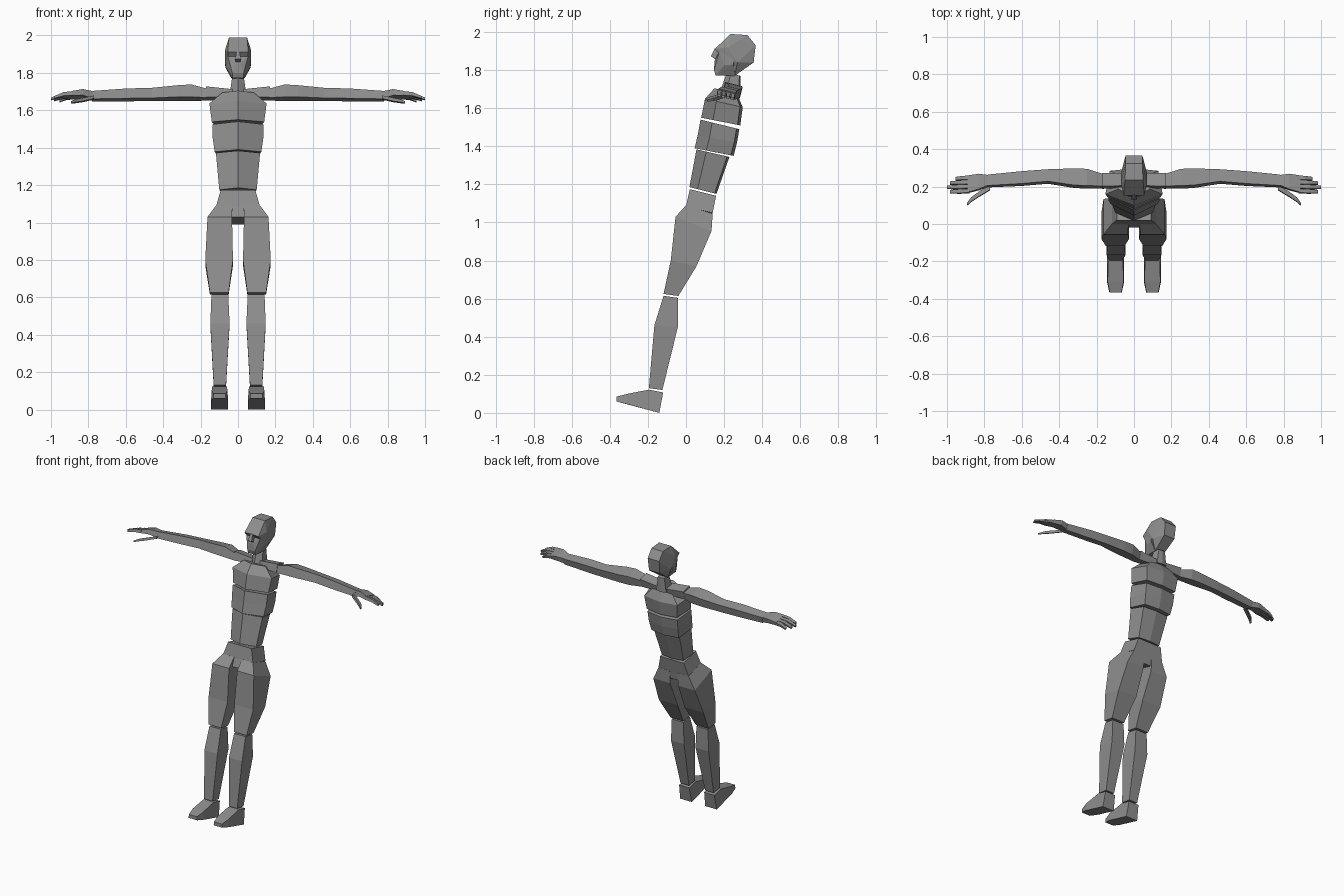
import bpy
import bmesh
import math
from mathutils import Vector

cube = bpy.data.objects.get("Cube")
if cube:
    bpy.data.objects.remove(cube)

grey = bpy.data.materials.new("plain_grey")
grey.use_nodes = True
COLOUR = (0.27, 0.27, 0.27, 1)
grey.diffuse_color = COLOUR
grey.node_tree.nodes["Principled BSDF"].inputs["Base Color"].default_value = COLOUR

LEAN = math.radians(14)  # the whole figure leans back
SIDES = (("left", 1), ("right", -1))


def finish(name, bm):
    bmesh.ops.recalc_face_normals(bm, faces=bm.faces)
    mesh = bpy.data.meshes.new(name)
    bm.to_mesh(mesh)
    bm.free()
    mesh.materials.append(grey)
    obj = bpy.data.objects.new(name, mesh)
    bpy.context.collection.objects.link(obj)
    return obj


def loft(name, rings, sign=1):
    """Skin a run of rings and cap both ends."""
    bm = bmesh.new()
    loops = [[bm.verts.new((sign * x, y, z)) for x, y, z in r] for r in rings]
    n = len(loops[0])
    for a, b in zip(loops, loops[1:]):
        for i in range(n):
            j = (i + 1) % n
            bm.faces.new((a[i], a[j], b[j], b[i]))
    bm.faces.new(loops[0])
    bm.faces.new(loops[-1][::-1])
    return finish(name, bm)


def hull(name, points, sign=1, mirror=False):
    """Convex block around a few corner points."""
    bm = bmesh.new()
    for x, y, z in points:
        bm.verts.new((sign * x, y, z))
        if mirror and x:
            bm.verts.new((-x, y, z))
    res = bmesh.ops.convex_hull(bm, input=bm.verts)
    loose = [v for v in bm.verts if not v.link_faces]
    bmesh.ops.delete(bm, geom=loose, context="VERTS")
    bmesh.ops.dissolve_limit(bm, angle_limit=0.03, verts=bm.verts, edges=bm.edges)
    return finish(name, bm)


def torso_ring(yf, zf, yb, zb, w, front=0.3, back=0.93):
    """Six-sided ring with a ridge down the front and the spine."""
    f, b = Vector((0, yf, zf)), Vector((0, yb, zb))
    p, q = f.lerp(b, front), f.lerp(b, back)
    side = Vector((w, 0, 0))
    narrow = side * 0.85
    return [f, p + side, q + narrow, b, q - narrow, p - side]


def leg_ring(yf, zf, yb, zb, x0, x1):
    return [(x0, yf, zf), (x1, yf, zf), (x1, yb, zb), (x0, yb, zb)]


def arm_ring(x, y, z, depth, height):
    """Box section across the arm, leaning with the body."""
    c, s = math.cos(LEAN), math.sin(LEAN)
    ring = []
    for u, v in ((-1, -1), (1, -1), (1, 1), (-1, 1)):
        a, b = u * depth, v * height
        ring.append((x, y + a * c + b * s, z - a * s + b * c))
    return ring


# Torso blocks
torso = {
    "chest": [(.08, 1.55, .285, 1.51, .14), (.10, 1.65, .298, 1.605, .153),
              (.15, 1.705, .27, 1.67, .085)],
    "ribcage": [(.045, 1.39, .25, 1.35, .125), (.062, 1.46, .268, 1.42, .135),
                (.076, 1.54, .28, 1.49, .137)],
    "abdomen": [(.018, 1.186, .16, 1.15, .10), (.055, 1.384, .228, 1.344, .118)],
    "neck": [(.18, 1.69, .285, 1.67, .045), (.215, 1.79, .285, 1.77, .03)],
}
for part, rows in torso.items():
    loft(part, [torso_ring(*r) for r in rows])

# Pelvis, tapering into the crotch
loft("pelvis", [leg_ring(yf, zf, yb, zb, -w, w) for yf, zf, yb, zb, w in (
    (.02, 1.175, .158, 1.14, .092), (0, 1.085, .14, 1.05, .118),
    (-.02, 1.03, .13, .99, .04))])

# Head: skull with overhanging brow, jaw and nose
hull("skull", [(.048, .234, 1.99), (.045, .323, 1.984), (.055, .152, 1.912),
               (.07, .22, 1.92), (.045, .366, 1.93), (.042, .355, 1.84),
               (.07, .27, 1.84), (.035, .255, 1.77)], mirror=True)
hull("jaw", [(.058, .176, 1.9), (.068, .25, 1.9), (.068, .25, 1.83),
             (.06, .2, 1.825), (.03, .147, 1.8), (.03, .155, 1.773),
             (.035, .255, 1.77), (.012, .15, 1.85)], mirror=True)
hull("nose", [(.008, .152, 1.915), (.015, .13, 1.873), (.014, .155, 1.857),
              (.01, .19, 1.86), (.008, .19, 1.91)], mirror=True)

# Limbs
legs = {
    "thigh": [(0, 1.09, .14, 1.046, .03, .118), (-.055, 1.03, .134, .955, .032, .163),
              (-.08, .8, .055, .77, .027, .175), (-.118, .625, -.04, .614, .05, .15)],
    "calf": [(-.118, .615, -.043, .604, .052, .142), (-.166, .46, -.043, .45, .045, .148),
             (-.195, .13, -.124, .12, .064, .13)],
}
arms = {
    "shoulder": [(.03, .235, 1.685, .035, .02), (.17, .23, 1.69, .036, .03)],
    "upper_arm": [(.17, .23, 1.684, .034, .025), (.25, .242, 1.694, .046, .034),
                  (.32, .245, 1.692, .046, .032), (.46, .254, 1.685, .033, .028)],
    "forearm": [(.46, .254, 1.685, .033, .028), (.6, .243, 1.682, .034, .027),
                (.78, .23, 1.675, .03, .022)],
    "palm": [(.78, .23, 1.677, .028, .02), (.83, .224, 1.687, .042, .017),
             (.89, .212, 1.68, .046, .012)],
    "thumb": [(.77, .195, 1.668, .014, .008), (.83, .158, 1.655, .013, .009),
              (.87, .13, 1.648, .012, .008), (.892, .106, 1.642, .007, .005)],
}
finger_tips = (.985, 1.0, .985, .955)

for side, s in SIDES:
    for part, rows in legs.items():
        loft(f"{side}_{part}", [leg_ring(*r) for r in rows], s)
    for part, rows in arms.items():
        loft(f"{side}_{part}", [arm_ring(*r) for r in rows], s)

    # Foot: wedge with a narrower toe end
    hull(f"{side}_foot", [(x, y, z) for y, z, inset in (
        (-.195, .122, .006), (-.12, .107, .006), (-.14, 0, 0), (-.31, .046, 0),
        (-.308, .1, .003), (-.366, .06, .012), (-.366, .085, .014))
        for x in (.053 + inset, .144 - inset)], s)

    # Fingers, bending down towards the tips
    for i, tip in enumerate(finger_tips):
        y = .176 + i * .0235
        z = 1.689 - i * .006
        start = .88
        mid = (start + tip) / 2
        loft(f"{side}_finger_{i + 1}", [
            arm_ring(start, y, z, .0105, .011),
            arm_ring(mid, y - .002, z - .004, .0105, .010),
            arm_ring(tip, y - .004, z - .022, .008, .006)], s)
